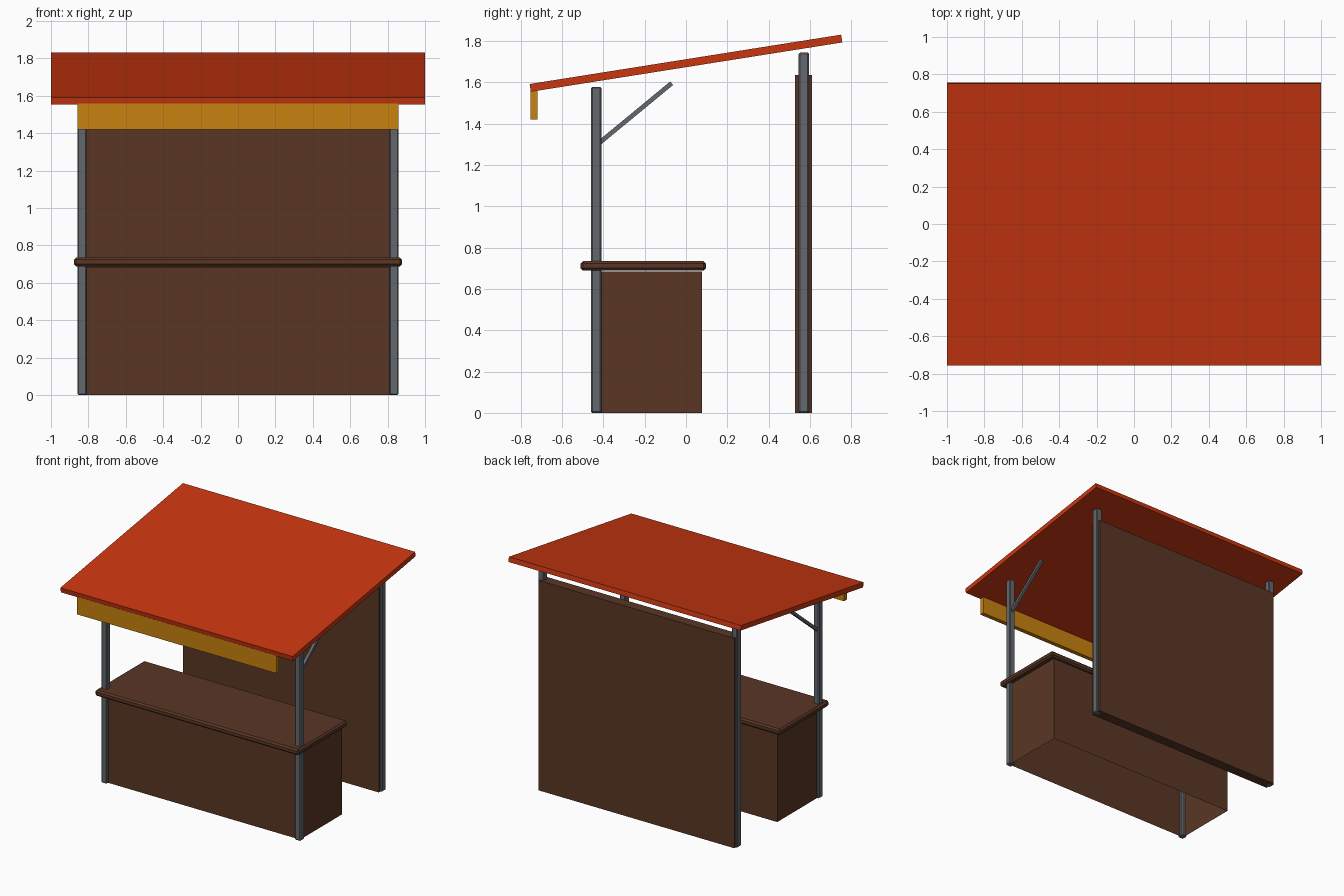
import bpy
import bmesh
from math import radians
from mathutils import Matrix, Vector

cube = bpy.data.objects.get("Cube")
if cube:
    bpy.data.objects.remove(cube, do_unlink=True)


def material(name, rgb):
    mat = bpy.data.materials.new(name)
    mat.use_nodes = True
    color = (*rgb, 1.0)
    mat.diffuse_color = color
    mat.node_tree.nodes["Principled BSDF"].inputs["Base Color"].default_value = color
    return mat


RED = material("roof_red", (0.58, 0.037, 0.005))
YELLOW = material("valance_yellow", (0.58, 0.22, 0.005))
BROWN = material("wood_brown", (0.1, 0.037, 0.018))
GREY = material("metal_grey", (0.127, 0.141, 0.156))


def box(name, center, size, mat, tilt=0, bevel=0, open_bottom=False):
    """Box turned about x by tilt degrees, with optional chamfered edges."""
    bm = bmesh.new()
    bmesh.ops.create_cube(bm, size=1, matrix=Matrix.Diagonal((*size, 1)))
    if open_bottom:
        bottom = [f for f in bm.faces if f.normal.z < -0.9]
        bmesh.ops.delete(bm, geom=bottom, context="FACES")
    if bevel:
        bmesh.ops.bevel(bm, geom=bm.edges[:], offset=bevel, segments=1,
                        affect="EDGES")
    mesh = bpy.data.meshes.new(name)
    bm.to_mesh(mesh)
    bm.free()
    mesh.materials.append(mat)
    obj = bpy.data.objects.new(name, mesh)
    obj.location = center
    obj.rotation_euler.x = radians(tilt)
    bpy.context.collection.objects.link(obj)
    return obj


def span(name, low, high, mat, **options):
    """Box between two opposite corners."""
    low, high = Vector(low), Vector(high)
    return box(name, (low + high) / 2, high - low, mat, **options)


# Sloping roof and the board hanging from its front edge
box("roof", (0, 0, 1.692), (2, 1.526, 0.038), RED, tilt=9)
span("valance", (-0.858, -0.752, 1.42), (0.858, -0.718, 1.557), YELLOW)

# Back wall and counter
span("back_wall", (-0.843, 0.528, 0), (0.843, 0.609, 1.634), BROWN)
span("counter_body", (-0.84, -0.435, 0), (0.84, 0.077, 0.684), BROWN,
     open_bottom=True)
span("counter_top", (-0.877, -0.51, 0.688), (0.877, 0.096, 0.735), BROWN,
     bevel=0.012)

# Posts and diagonal braces on both sides
for side, sign in (("left", 1), ("right", -1)):
    x = sign * 0.834
    for end, y, height in (("front", -0.434, 1.578), ("back", 0.57, 1.743)):
        box(f"{end}_post_{side}", (x, y, height / 2), (0.048, 0.05, height),
            GREY, bevel=0.006)
    box(f"brace_{side}", (x, -0.243, 1.452), (0.022, 0.45, 0.022), GREY, tilt=39.5)
